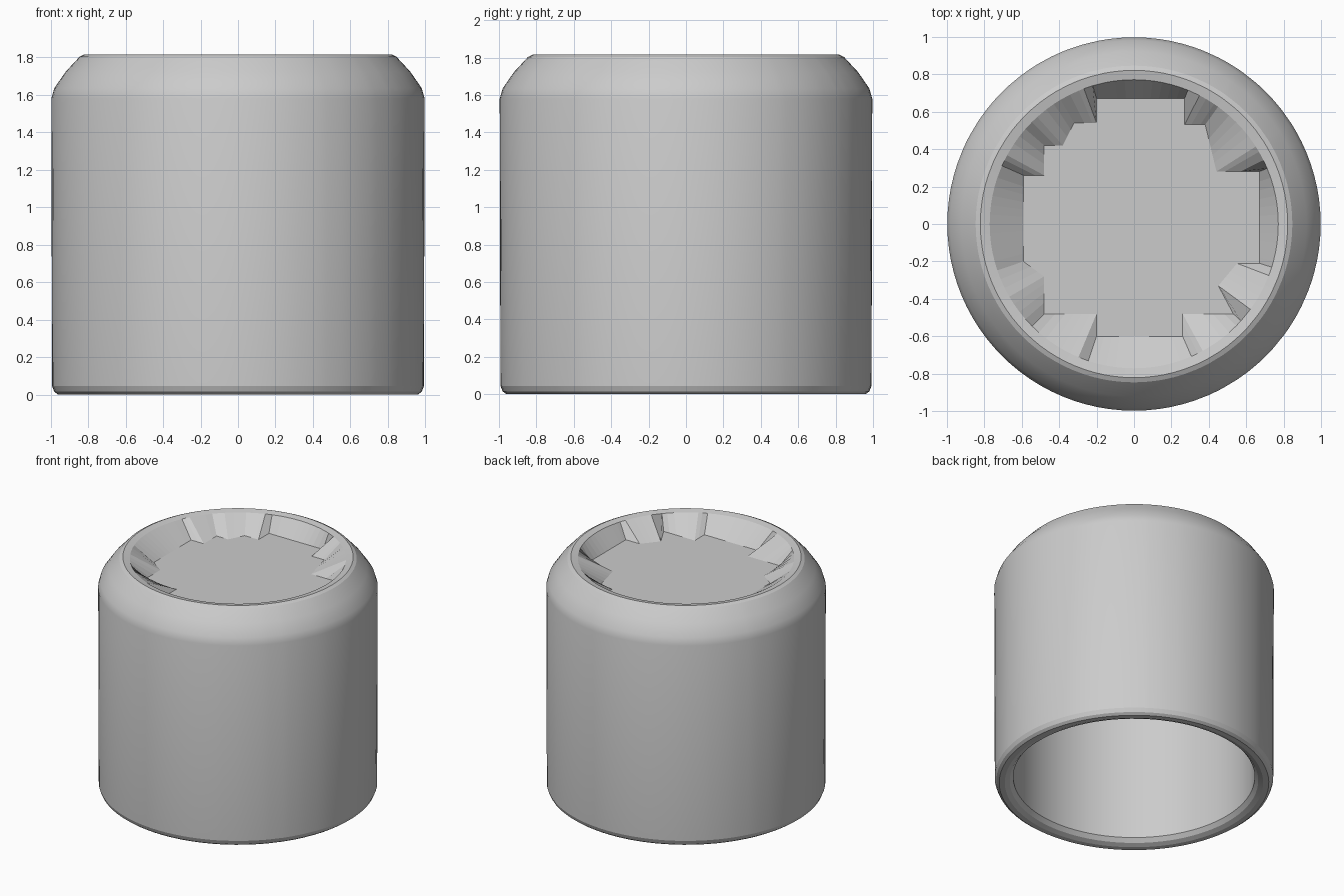
import bpy, bmesh, math
from mathutils import Vector

if "Cube" in bpy.data.objects:
    bpy.data.objects.remove(bpy.data.objects["Cube"])

SEG = 96
FLOOR_Z = 1.69

# Stepped outline of the recessed floor, seen from above
OUTLINE = [(0.67, 0.28), (0.44, 0.28), (0.38, 0.53), (0.27, 0.53), (0.27, 0.67),
           (-0.20, 0.67), (-0.20, 0.54), (-0.32, 0.54), (-0.38, 0.42), (-0.48, 0.42),
           (-0.48, 0.26), (-0.59, 0.26), (-0.59, -0.20), (-0.48, -0.28), (-0.48, -0.48),
           (-0.20, -0.48), (-0.20, -0.60), (0.26, -0.60), (0.26, -0.48), (0.53, -0.48),
           (0.45, -0.33), (0.55, -0.21), (0.67, -0.21)]

# Wall profile (radius, height): inner underside edge -> bottom lip -> outer wall -> rim
PROFILE = [(0.76, 1.67), (0.83, 1.63), (0.86, 1.55), (0.86, 0.045), (0.885, 0.015), (0.92, 0.0),
           (0.96, 0.0), (0.98, 0.015), (0.992, 0.045), (0.996, 1.58), (0.98, 1.635),
           (0.92, 1.722), (0.845, 1.803), (0.82, 1.815), (0.77, 1.805)]


def outline_radius(a):
    """Distance from the centre to the floor outline along angle a."""
    d = Vector((math.cos(a), math.sin(a)))
    best = 0.3
    for i, p in enumerate(OUTLINE):
        p, q = Vector(p), Vector(OUTLINE[(i + 1) % len(OUTLINE)])
        e = q - p
        den = d.x * e.y - d.y * e.x
        if abs(den) < 1e-9:
            continue
        t = (p.x * e.y - p.y * e.x) / den
        u = (p.x * d.y - p.y * d.x) / den
        if t > 0 and -1e-6 <= u <= 1 + 1e-6:
            best = max(best, t)
    return best


# Angles snapped to the outline corners so the steps stay crisp
angles = [2 * math.pi * i / SEG for i in range(SEG)]
for x, y in OUTLINE:
    a = math.atan2(y, x) % (2 * math.pi)
    angles[round(a / (2 * math.pi) * SEG) % SEG] = a

bm = bmesh.new()


def ring(radius, z):
    return [bm.verts.new((radius(a) * math.cos(a), radius(a) * math.sin(a), z)) for a in angles]


# Lathed shell, then sloping facets down to the recessed floor
rings = [ring(lambda a, r=r: r, z) for r, z in PROFILE]
rings.append(ring(outline_radius, FLOOR_Z))
for lo, hi in zip(rings, rings[1:]):
    for i in range(SEG):
        j = (i + 1) % SEG
        bm.faces.new((lo[i], lo[j], hi[j], hi[i]))

# Recessed floor and the underside of the lid
for loop, z in ((rings[-1], FLOOR_Z), (rings[0], PROFILE[0][1])):
    c = bm.verts.new((0, 0, z))
    for i in range(SEG):
        bm.faces.new((loop[i], loop[(i + 1) % SEG], c))
bmesh.ops.recalc_face_normals(bm, faces=bm.faces)

mesh = bpy.data.meshes.new("cap_shell")
bm.to_mesh(mesh)
bm.free()
cap = bpy.data.objects.new("cap_shell", mesh)
bpy.context.collection.objects.link(cap)
bpy.context.view_layer.objects.active = cap
cap.select_set(True)
bpy.ops.object.shade_smooth_by_angle(angle=math.radians(20))

# Floor and recess facets stay flat; only the outer and inner walls are smooth
for p in cap.data.polygons:
    if p.center.z > 1.66 and p.center.xy.length < 0.79:
        p.use_smooth = False
